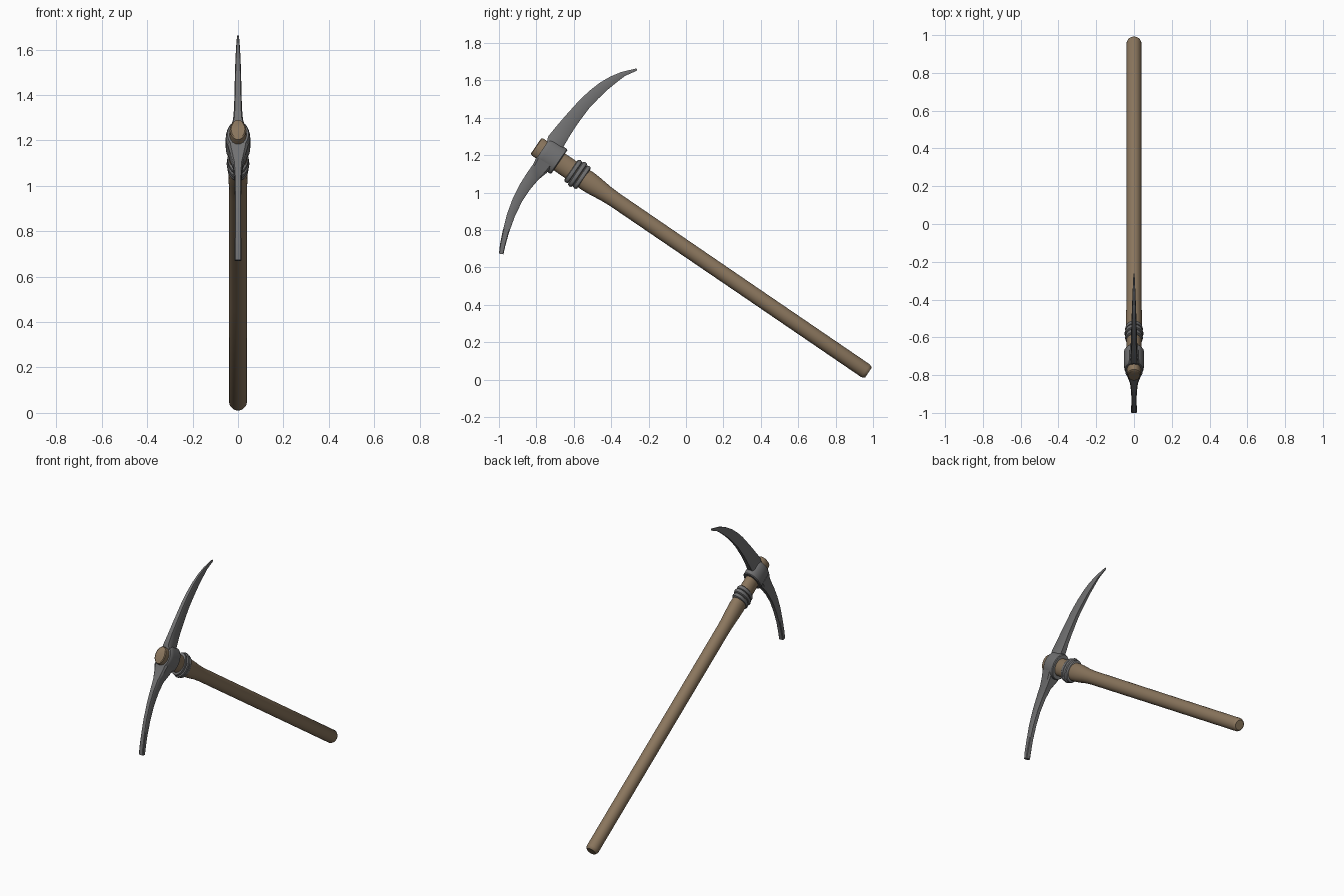
import bpy, bmesh, math
from mathutils import Vector

# Handle frame: u runs from butt to head, v across it in the side plane
BUTT = Vector((0, 0.975, 0.037))
ANG = math.radians(34.3)
U = Vector((0, -math.cos(ANG), math.sin(ANG)))
V = Vector((0, math.sin(ANG), math.cos(ANG)))
X = Vector((1, 0, 0))


def material(name, rgb):
    m = bpy.data.materials.new(name)
    m.diffuse_color = (*rgb, 1)
    return m


wood = material("brown_wood", (0.255, 0.180, 0.110))
steel = material("grey_steel", (0.165, 0.165, 0.168))


def skin(name, rings, mat, angle=35):
    """Join a list of point rings into a capped, smooth solid."""
    bm = bmesh.new()
    vr = [[bm.verts.new(p) for p in r] for r in rings]
    n = len(vr[0])
    for a, b in zip(vr, vr[1:]):
        for i in range(n):
            j = (i + 1) % n
            bm.faces.new((a[i], a[j], b[j], b[i]))
    bm.faces.new(vr[0][::-1])
    bm.faces.new(vr[-1])
    bmesh.ops.recalc_face_normals(bm, faces=bm.faces)
    me = bpy.data.meshes.new(name)
    bm.to_mesh(me)
    bm.free()
    me.materials.append(mat)
    ob = bpy.data.objects.new(name, me)
    bpy.context.collection.objects.link(ob)
    bpy.ops.object.select_all(action='DESELECT')
    ob.select_set(True)
    bpy.context.view_layer.objects.active = ob
    bpy.ops.object.shade_smooth_by_angle(angle=math.radians(angle))
    return ob


def oval_loft(name, profile, mat, n=28):
    """profile: (distance along handle, half depth, half width)"""
    rings = []
    for t, a, b in profile:
        rings.append([BUTT + U * t + V * (a * math.cos(k)) + X * (b * math.sin(k))
                      for k in (2 * math.pi * i / n for i in range(n))])
    return skin(name, rings, mat)


def blade(name, sections):
    """sections: outer (y, z), inner (y, z), half thickness"""
    rings = []
    for oy, oz, iy, iz, h in sections:
        o, i = Vector((0, oy, oz)), Vector((0, iy, iz))
        c = 0.12
        rings.append([o - X * h * 0.75, o + X * h * 0.75,
                      o.lerp(i, c) + X * h, i.lerp(o, c) + X * h,
                      i + X * h * 0.75, i - X * h * 0.75,
                      i.lerp(o, c) - X * h, o.lerp(i, c) - X * h])
    return skin(name, rings, steel)


# Wooden handle, swelling to an oval toward the head
oval_loft("handle", [
    (0.0, 0.030, 0.028), (0.006, 0.036, 0.034), (0.018, 0.041, 0.039),
    (0.8, 0.041, 0.039), (1.64, 0.042, 0.039), (1.70, 0.045, 0.040),
    (1.76, 0.052, 0.042), (1.81, 0.056, 0.043), (1.86, 0.055, 0.041),
    (2.0, 0.054, 0.038), (2.138, 0.055, 0.037), (2.147, 0.052, 0.035),
    (2.151, 0.046, 0.030)], wood)

# Three-ring collar
collar = []
for t0, grow in ((1.841, 0.0), (1.869, 0.006), (1.897, 0.0)):
    for f, d in ((0.0, 0.0), (0.15, 0.006), (0.5, 0.009), (0.85, 0.006), (1.0, 0.0)):
        collar.append((t0 + f * 0.027, 0.063 + d + grow, 0.038 + d + grow * 0.5))
oval_loft("collar", collar, steel)

# Eye socket around the handle
oval_loft("head_socket", [
    (2.0, 0.052, 0.036), (2.0, 0.076, 0.050), (2.005, 0.080, 0.054),
    (2.085, 0.080, 0.054), (2.104, 0.076, 0.051), (2.112, 0.068, 0.046),
    (2.112, 0.052, 0.036)], steel)

# Pointed upper blade
blade("pick_blade", [
    (-0.745, 1.260, -0.690, 1.215, 0.034), (-0.738, 1.299, -0.655, 1.245, 0.022),
    (-0.695, 1.352, -0.620, 1.305, 0.017), (-0.647, 1.408, -0.583, 1.363, 0.016),
    (-0.567, 1.497, -0.520, 1.448, 0.0135), (-0.515, 1.545, -0.470, 1.501, 0.012),
    (-0.460, 1.588, -0.420, 1.549, 0.010), (-0.405, 1.620, -0.370, 1.590, 0.008),
    (-0.345, 1.645, -0.325, 1.624, 0.006), (-0.264, 1.664, -0.262, 1.652, 0.003)])

# Narrow chisel-ended lower blade
blade("chisel_blade", [
    (-0.800, 1.190, -0.715, 1.140, 0.046), (-0.815, 1.155, -0.745, 1.105, 0.036),
    (-0.850, 1.105, -0.790, 1.068, 0.021), (-0.888, 1.045, -0.835, 1.015, 0.016),
    (-0.925, 0.972, -0.878, 0.950, 0.014), (-0.957, 0.885, -0.916, 0.870, 0.014),
    (-0.980, 0.795, -0.947, 0.785, 0.014), (-0.995, 0.720, -0.966, 0.715, 0.015),
    (-1.000, 0.674, -0.976, 0.670, 0.015)])
